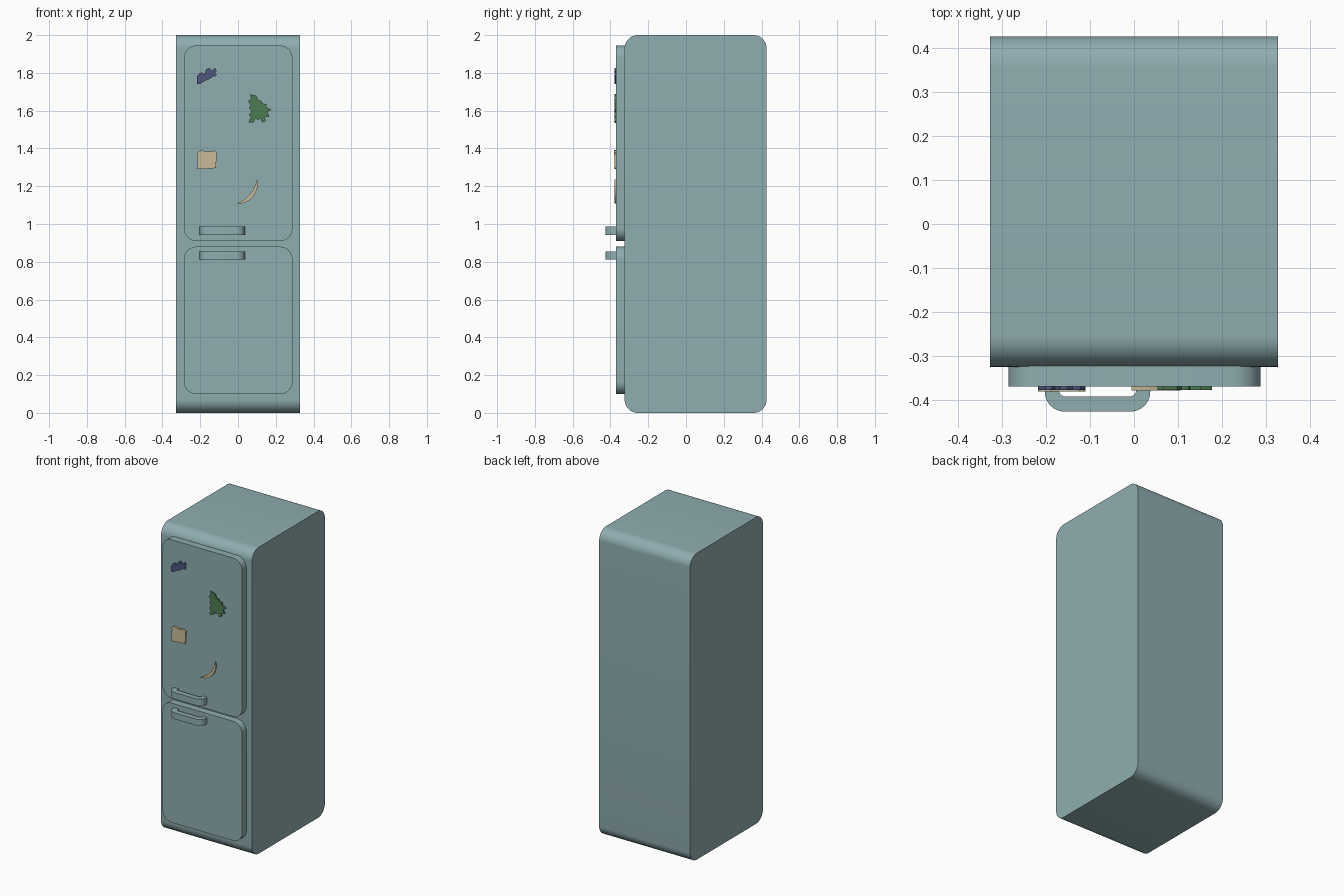
import bpy, bmesh, math
from mathutils import Vector


def material(name, rgb):
    m = bpy.data.materials.new(name)
    m.diffuse_color = (*rgb, 1)
    return m


TEAL = material("soft teal", (0.275, 0.42, 0.435))
NAVY = material("slate navy", (0.075, 0.095, 0.21))
GREEN = material("leaf green", (0.073, 0.2, 0.085))
CREAM = material("cream", (0.58, 0.50, 0.31))


def prism(name, pts, axis, lo, hi, mat):
    """Extrude a closed 2D outline along an axis from lo to hi."""
    def place(p, d):
        a, b = p
        return {"x": (d, a, b), "y": (a, d, b), "z": (a, b, d)}[axis]
    bm = bmesh.new()
    face = bm.faces.new([bm.verts.new(place(p, lo)) for p in pts])
    ext = bmesh.ops.extrude_face_region(bm, geom=[face], use_keep_orig=True)
    offset = Vector(place((0, 0), hi - lo))
    bmesh.ops.translate(bm, vec=offset, verts=[g for g in ext["geom"] if isinstance(g, bmesh.types.BMVert)])
    bmesh.ops.recalc_face_normals(bm, faces=bm.faces[:])
    me = bpy.data.meshes.new(name)
    bm.to_mesh(me)
    bm.free()
    me.materials.append(mat)
    ob = bpy.data.objects.new(name, me)
    bpy.context.collection.objects.link(ob)
    bpy.ops.object.select_all(action='DESELECT')
    ob.select_set(True)
    bpy.context.view_layer.objects.active = ob
    bpy.ops.object.shade_smooth_by_angle(angle=math.radians(30))
    return ob


def arc(cx, cy, r, a0, a1, n=10):
    return [(cx + r * math.cos(math.radians(a0 + (a1 - a0) * i / n)),
             cy + r * math.sin(math.radians(a0 + (a1 - a0) * i / n))) for i in range(n + 1)]


def rounded_rect(x0, x1, y0, y1, r):
    return (arc(x1 - r, y1 - r, r, 0, 90) + arc(x0 + r, y1 - r, r, 90, 180)
            + arc(x0 + r, y0 + r, r, 180, 270) + arc(x1 - r, y0 + r, r, 270, 360))


# cabinet: rounded side profile
prism("cabinet", rounded_rect(-0.325, 0.427, 0, 2, 0.07), "x", -0.328, 0.328, TEAL)

# doors
FRONT = -0.37
for name, z0, z1 in (("freezer_door", 0.10, 0.88), ("fridge_door", 0.91, 1.945)):
    prism(name, rounded_rect(-0.286, 0.288, z0, z1, 0.065), "y", FRONT, -0.32, TEAL)

# handles: flat U seen from above
outer = arc(-0.158, -0.382, 0.045, 180, 270) + arc(-0.008, -0.382, 0.045, 270, 360)
inner = arc(-0.010, -0.378, 0.015, 0, -90, 5) + arc(-0.156, -0.378, 0.015, -90, -180, 5)
u_shape = ([(-0.203, -0.365)] + outer + [(0.037, -0.365), (0.005, -0.365)]
           + inner + [(-0.171, -0.365)])
for name, z0, z1 in (("lower_handle", 0.813, 0.855), ("upper_handle", 0.943, 0.987)):
    prism(name, u_shape, "z", z0, z1, TEAL)


# flat magnets on the upper door
def magnet(name, pts, mat, front=-0.378):
    return prism(name, pts, "y", front, FRONT + 0.001, mat)


magnet("blue_magnet", [
    (-0.218, 1.78), (-0.218, 1.742), (-0.20, 1.742), (-0.178, 1.757), (-0.15, 1.768),
    (-0.125, 1.785), (-0.122, 1.778), (-0.113, 1.79), (-0.122, 1.802), (-0.112, 1.81),
    (-0.122, 1.826), (-0.14, 1.812), (-0.152, 1.826), (-0.168, 1.818), (-0.18, 1.79),
    (-0.188, 1.802), (-0.202, 1.80)], NAVY)

magnet("tree_magnet", [
    (0.066, 1.688), (0.098, 1.678), (0.108, 1.655), (0.125, 1.652), (0.128, 1.638),
    (0.152, 1.635), (0.148, 1.62), (0.178, 1.605), (0.155, 1.592), (0.168, 1.568),
    (0.143, 1.566), (0.146, 1.545), (0.132, 1.536), (0.122, 1.545), (0.124, 1.562),
    (0.105, 1.55), (0.094, 1.562), (0.082, 1.538), (0.055, 1.537), (0.068, 1.565),
    (0.056, 1.58), (0.072, 1.595), (0.058, 1.615), (0.068, 1.63), (0.053, 1.65),
    (0.068, 1.662)], GREEN)

# bread: slice with a slightly raised crust strip
magnet("bread_slice_magnet", [
    (-0.216, 1.29), (-0.16, 1.293), (-0.117, 1.296), (-0.113, 1.37), (-0.213, 1.37)], CREAM)
magnet("bread_crust", [
    (-0.213, 1.362), (-0.115, 1.366), (-0.110, 1.378), (-0.125, 1.39), (-0.14, 1.384),
    (-0.175, 1.384), (-0.19, 1.391), (-0.205, 1.386), (-0.219, 1.376)], CREAM, -0.381)

# banana: crescent from two arcs
magnet("banana_magnet", [
    (-0.006, 1.108), (0.03, 1.11), (0.06, 1.125), (0.085, 1.15), (0.101, 1.185),
    (0.106, 1.215), (0.10, 1.236), (0.092, 1.208), (0.075, 1.172), (0.052, 1.145),
    (0.025, 1.124)], CREAM, -0.379)
